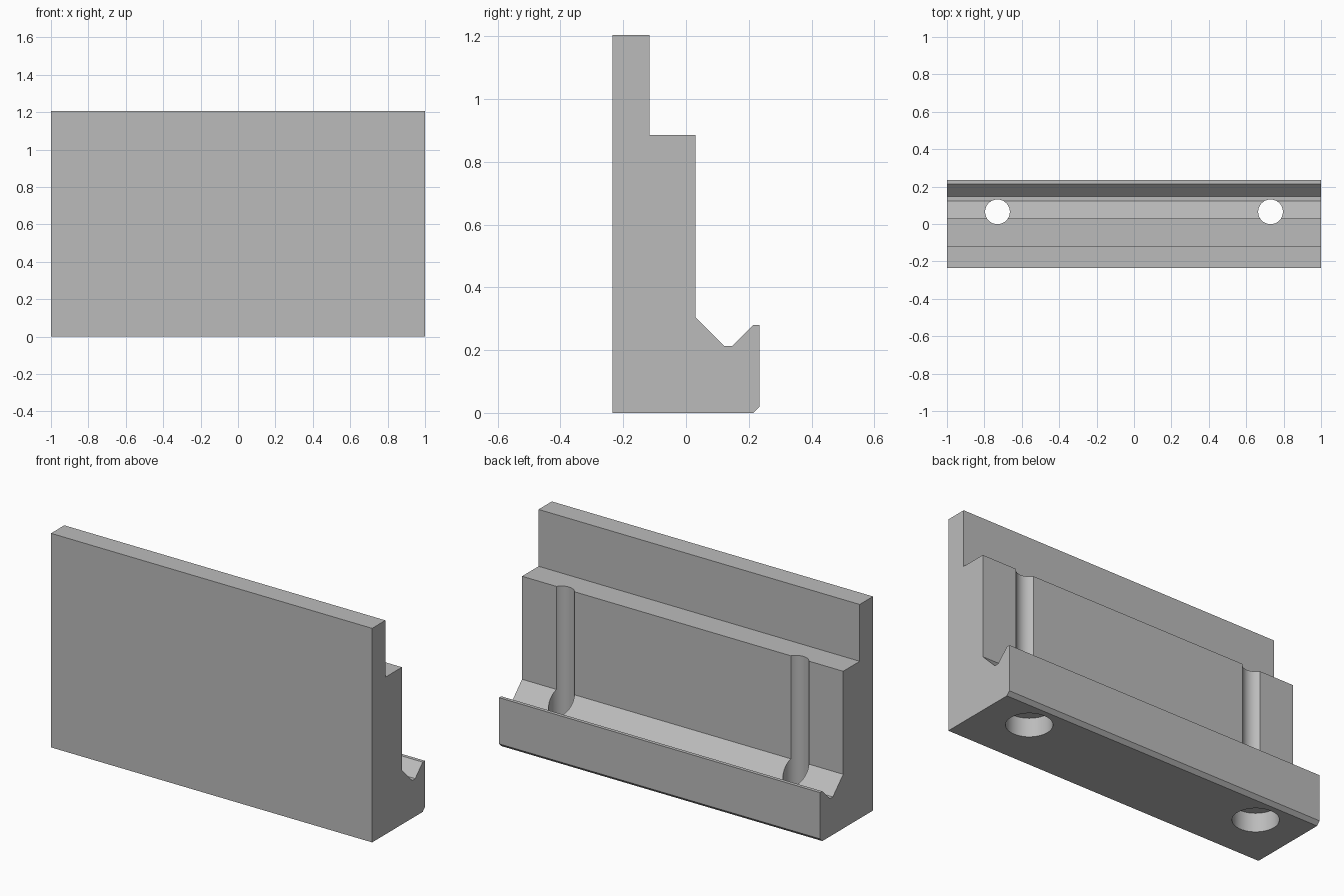
import bpy
import bmesh
import math

cube = bpy.data.objects.get("Cube")
if cube:
    bpy.data.objects.remove(cube, do_unlink=True)

# Single plain grey
grey = bpy.data.materials.new("plain grey")
grey.use_nodes = True
colour = (0.5, 0.5, 0.5, 1)
grey.diffuse_color = colour
grey.node_tree.nodes["Principled BSDF"].inputs["Base Color"].default_value = colour

# Side profile (y, z): stepped upright wall, V groove and chamfered toe
PROFILE = [(-0.235, 0), (0.215, 0), (0.235, 0.02), (0.235, 0.28), (0.215, 0.28),
           (0.148, 0.213), (0.122, 0.213), (0.03, 0.305), (0.03, 0.885),
           (-0.117, 0.885), (-0.117, 1.205), (-0.235, 1.205)]
HOLE_X, HOLE_Y = 0.73, 0.065


def add_object(name, bm):
    bmesh.ops.recalc_face_normals(bm, faces=bm.faces)
    mesh = bpy.data.meshes.new(name)
    bm.to_mesh(mesh)
    bm.free()
    mesh.materials.append(grey)
    obj = bpy.data.objects.new(name, mesh)
    bpy.context.collection.objects.link(obj)
    return obj


# Jaw body: profile extruded along x
bm = bmesh.new()
side = bm.faces.new([bm.verts.new((-1, y, z)) for y, z in PROFILE])
end = bmesh.ops.extrude_face_region(bm, geom=[side])["geom"]
bmesh.ops.translate(bm, vec=(2, 0, 0),
                    verts=[v for v in end if isinstance(v, bmesh.types.BMVert)])
body = add_object("jaw_body", bm)


def cut_cylinder(name, x, radius, bottom, top):
    """Bore a vertical round hole through the jaw body."""
    bpy.ops.mesh.primitive_cylinder_add(vertices=64, radius=radius, depth=top - bottom,
                                        location=(x, HOLE_Y, (top + bottom) / 2))
    cutter = bpy.context.object
    cutter.name = name
    cutter.data.materials.append(grey)
    cut = body.modifiers.new(name, "BOOLEAN")
    cut.operation = "DIFFERENCE"
    cut.solver = "EXACT"
    cut.object = cutter
    bpy.ops.object.select_all(action="DESELECT")
    body.select_set(True)
    bpy.context.view_layer.objects.active = body
    bpy.ops.object.modifier_apply(modifier=cut.name)
    bpy.data.objects.remove(cutter, do_unlink=True)


# Bolt holes with wide counterbores underneath
for label, x in (("left", HOLE_X), ("right", -HOLE_X)):
    cut_cylinder(label + "_bolt_hole", x, 0.066, -0.1, 1.1)
    cut_cylinder(label + "_counterbore", x, 0.117, -0.1, 0.106)

bpy.ops.object.shade_smooth_by_angle(angle=math.radians(20))
